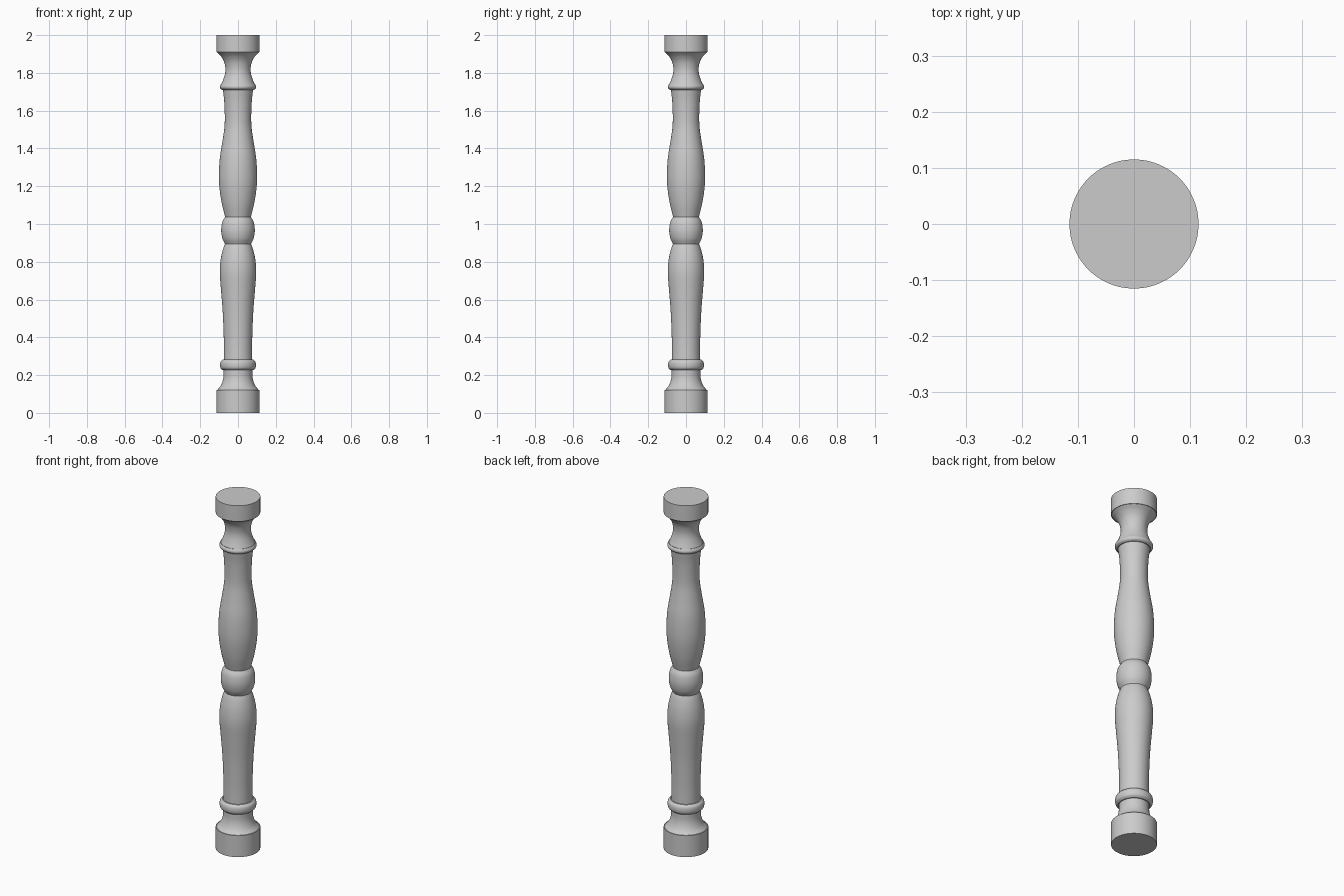
import bpy, bmesh, math
from mathutils import Vector

if "Cube" in bpy.data.objects:
    bpy.data.objects.remove(bpy.data.objects["Cube"])

SIDES = 96
STEPS = 6

# Turned profile as (radius, height); each section is a smooth curve and
# sections meet at crisp edges.
SECTIONS = [
    [(0.115, 0.0), (0.115, 0.122)],                                        # foot
    [(0.110, 0.122), (0.094, 0.14), (0.083, 0.163), (0.077, 0.19), (0.076, 0.226)],  # lower cove
    [(0.081, 0.226), (0.092, 0.237), (0.095, 0.254), (0.092, 0.271), (0.081, 0.282)],  # lower bead
    [(0.075, 0.282), (0.075, 0.38), (0.080, 0.52), (0.089, 0.64), (0.0965, 0.74),
     (0.092, 0.81), (0.080, 0.865), (0.069, 0.895)],                       # lower vase
    [(0.069, 0.895), (0.083, 0.925), (0.089, 0.967), (0.083, 1.01), (0.068, 1.037)],  # ball
    [(0.068, 1.037), (0.086, 1.11), (0.098, 1.19), (0.101, 1.26), (0.096, 1.35),
     (0.082, 1.44), (0.072, 1.51), (0.070, 1.57), (0.073, 1.65), (0.080, 1.71)],  # upper vase
    [(0.084, 1.71), (0.094, 1.718), (0.096, 1.729), (0.090, 1.741)],       # upper bead
    [(0.088, 1.741), (0.078, 1.765), (0.069, 1.795), (0.067, 1.825), (0.074, 1.86),
     (0.090, 1.888), (0.112, 1.91)],                                       # upper cove
    [(0.115, 1.91), (0.115, 2.0)],                                         # cap
]


def smooth_curve(points):
    """Catmull-Rom curve through the points; two points stay a straight line."""
    pts = [Vector(p) for p in points]
    if len(pts) == 2:
        return pts
    ext = [2 * pts[0] - pts[1]] + pts + [2 * pts[-1] - pts[-2]]
    out = []
    for a, b, c, d in zip(ext, ext[1:], ext[2:], ext[3:]):
        for i in range(STEPS):
            t = i / STEPS
            out.append(0.5 * (2 * b + (c - a) * t + (2 * a - 5 * b + 4 * c - d) * t * t
                              + (3 * b - a - 3 * c + d) * t ** 3))
    return out + [pts[-1]]


def lathe(name, profile):
    bm = bmesh.new()
    rings = []
    for r, z in profile:
        rings.append([bm.verts.new((r * math.cos(k * math.tau / SIDES),
                                    r * math.sin(k * math.tau / SIDES), z))
                      for k in range(SIDES)])
    for lo, hi in zip(rings, rings[1:]):
        for k in range(SIDES):
            n = (k + 1) % SIDES
            bm.faces.new((lo[k], lo[n], hi[n], hi[k]))
    # Flat ends
    bm.faces.new(rings[0][::-1])
    bm.faces.new(rings[-1])
    mesh = bpy.data.meshes.new(name)
    bm.to_mesh(mesh)
    bm.free()
    obj = bpy.data.objects.new(name, mesh)
    bpy.context.collection.objects.link(obj)
    bpy.context.view_layer.objects.active = obj
    obj.select_set(True)
    bpy.ops.object.shade_smooth_by_angle(angle=math.radians(30))
    return obj


# Join the sections into one outline, skipping shared end points
outline = []
for section in SECTIONS:
    for p in smooth_curve(section):
        if not outline or (p - outline[-1]).length > 1e-5:
            outline.append(p)

lathe("turned_baluster", outline)
